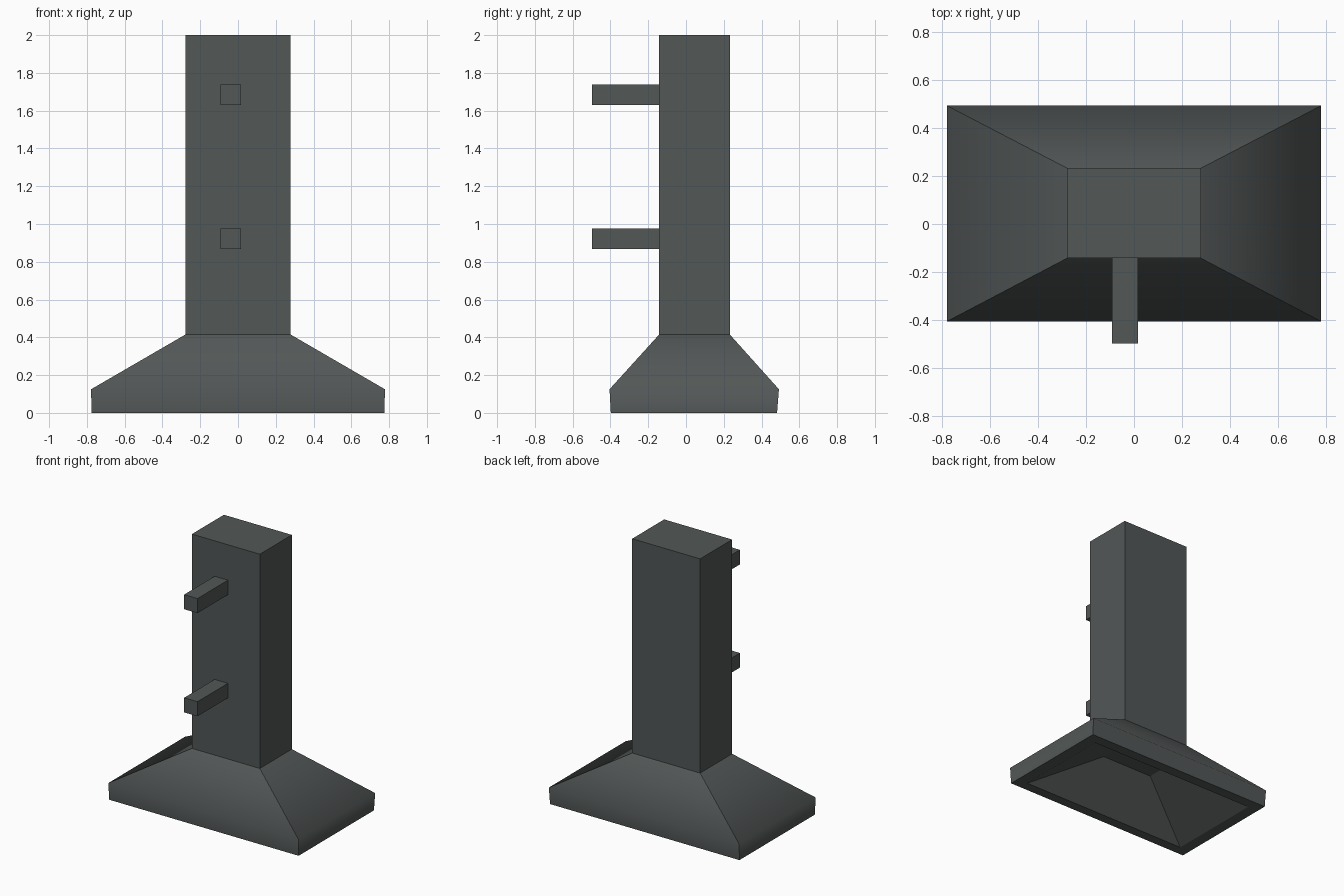
import bpy, bmesh

if "Cube" in bpy.data.objects:
    bpy.data.objects.remove(bpy.data.objects["Cube"])

metal = bpy.data.materials.new("dark_grey_metal")
metal.diffuse_color = (0.085, 0.095, 0.094, 1)
metal.use_nodes = True
metal.node_tree.nodes["Principled BSDF"].inputs["Base Color"].default_value = metal.diffuse_color


def loft(name, rings, soft_ring=None):
    """Skin rectangles (x0, x1, y0, y1, z) in order and cap both ends.
    The edges around soft_ring are shaded smooth, all others stay sharp."""
    bm = bmesh.new()
    loops = [[bm.verts.new(p) for p in
              ((x0, y0, z), (x1, y0, z), (x1, y1, z), (x0, y1, z))]
             for x0, x1, y0, y1, z in rings]
    for a, b in zip(loops, loops[1:]):
        for i in range(4):
            j = (i + 1) % 4
            bm.faces.new((a[i], a[j], b[j], b[i]))
    bm.faces.new(loops[0])
    bm.faces.new(loops[-1])
    bmesh.ops.recalc_face_normals(bm, faces=bm.faces)
    if soft_ring is not None:
        soft = loops[soft_ring]
        for f in bm.faces:
            f.smooth = True
        for e in bm.edges:
            e.smooth = all(v in soft for v in e.verts)
    mesh = bpy.data.meshes.new(name)
    bm.to_mesh(mesh)
    bm.free()
    mesh.materials.append(metal)
    obj = bpy.data.objects.new(name, mesh)
    bpy.context.collection.objects.link(obj)
    return obj


def box(name, x0, x1, y0, y1, z0, z1):
    return loft(name, [(x0, x1, y0, y1, z0), (x0, x1, y0, y1, z1)])


# Flared hood: slope, lip, bottom rim, then the hollow underside
loft("hood", [
    (-0.278, 0.278, -0.142, 0.232, 0.415),
    (-0.778, 0.778, -0.405, 0.492, 0.125),
    (-0.775, 0.775, -0.398, 0.482, 0.0),
    (-0.69, 0.69, -0.325, 0.405, 0.0),
    (-0.21, 0.21, -0.075, 0.155, 0.28),
], soft_ring=1)

# Chimney duct
box("chimney", -0.278, 0.278, -0.142, 0.232, 0.415, 2.0)

# Two mounting brackets on the front
for label, z in (("lower", 0.867), ("upper", 1.63)):
    box(label + "_bracket", -0.092, 0.017, -0.498, -0.14, z, z + 0.108)
